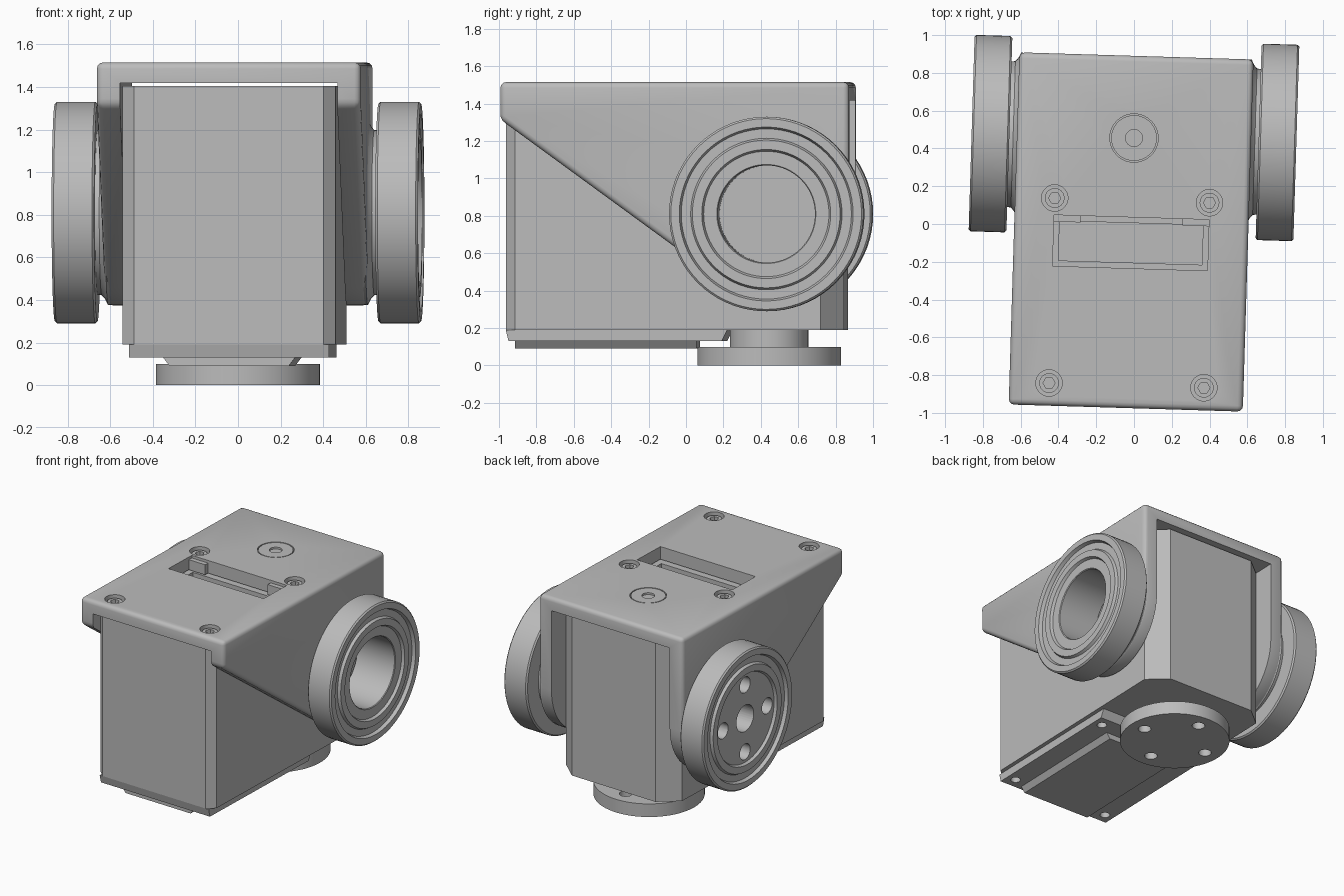
import bpy, bmesh
from math import sin, cos, pi, radians
from mathutils import Matrix

cube = bpy.data.objects.get("Cube")
if cube:
    bpy.data.objects.remove(cube, do_unlink=True)

grey = bpy.data.materials.new("plain_grey")
grey.use_nodes = True
grey.diffuse_color = (0.5, 0.5, 0.5, 1)
grey.node_tree.nodes["Principled BSDF"].inputs["Base Color"].default_value = (0.5, 0.5, 0.5, 1)

# everything is built around the vertical pivot, then turned slightly
PLACE = Matrix.Translation((0, 0.455, 0)) @ Matrix.Rotation(radians(-1.75), 4, 'Z')
AXLE = 0.81      # height of the side axle
parts = []


def add(name, bm):
    bmesh.ops.remove_doubles(bm, verts=bm.verts, dist=1e-5)
    bmesh.ops.recalc_face_normals(bm, faces=bm.faces)
    mesh = bpy.data.meshes.new(name)
    bm.to_mesh(mesh)
    bm.free()
    mesh.materials.append(grey)
    ob = bpy.data.objects.new(name, mesh)
    bpy.context.collection.objects.link(ob)
    ob.matrix_world = PLACE
    return ob


def prism(name, pts, axis, lo, hi):
    """Extrude a 2D outline along an axis."""
    def at(u, v, w):
        return {'x': (w, u, v), 'y': (u, w, v), 'z': (u, v, w)}[axis]
    bm = bmesh.new()
    a = [bm.verts.new(at(u, v, lo)) for u, v in pts]
    b = [bm.verts.new(at(u, v, hi)) for u, v in pts]
    bm.faces.new(a)
    bm.faces.new(b)
    for i in range(len(pts)):
        j = (i + 1) % len(pts)
        bm.faces.new((a[i], a[j], b[j], b[i]))
    return add(name, bm)


def box(name, x, y, z):
    return prism(name, [(x[0], y[0]), (x[1], y[0]), (x[1], y[1]), (x[0], y[1])], 'z', *z)


def disc(name, u, v, r, axis, lo, hi, n=40):
    pts = [(u + r * cos(2 * pi * i / n), v + r * sin(2 * pi * i / n)) for i in range(n)]
    return prism(name, pts, axis, lo, hi)


def axle_lathe(name, profile, side, n=72):
    """Turn a closed (radius, x) outline about the side axle."""
    bm = bmesh.new()
    rings = []
    for i in range(n):
        a = 2 * pi * i / n
        rings.append([bm.verts.new((side * x, r * cos(a), AXLE + r * sin(a))) for r, x in profile])
    m = len(profile)
    for i in range(n):
        p, q = rings[i], rings[(i + 1) % n]
        for k in range(m):
            l = (k + 1) % m
            if profile[k][0] or profile[l][0]:
                bm.faces.new((p[k], p[l], q[l], q[k]))
    return add(name, bm)


def finish(ob, cutters=(), bevel=0):
    """Apply rounding and cuts, remove the cutters, smooth the shading."""
    if bevel:
        m = ob.modifiers.new("round", 'BEVEL')
        m.width, m.segments = bevel, 3
        m.limit_method, m.angle_limit = 'ANGLE', radians(30)
    for c in cutters:
        c.hide_render = True
        m = ob.modifiers.new("cut", 'BOOLEAN')
        m.operation, m.solver, m.object = 'DIFFERENCE', 'EXACT', c
    if ob.modifiers:
        bpy.context.view_layer.update()
        dg = bpy.context.evaluated_depsgraph_get()
        mesh = bpy.data.meshes.new_from_object(ob.evaluated_get(dg))
        ob.modifiers.clear()
        ob.data = mesh
    for c in cutters:
        bpy.data.objects.remove(c, do_unlink=True)
    parts.append(ob)


SCREWS = [(x, y) for x in (-0.41, 0.41) for y in (-0.33, -1.31)]
SLOT_Y = (-0.69, -0.42)

# bracket: side outline with a round lug at the axle, hollowed to an arch
lug = [(0.435 * cos(radians(a)), AXLE + 0.435 * sin(radians(a))) for a in range(0, -127, -6)]
outline = [(-1.43, 1.515), (0.435, 1.515)] + lug + [(-1.43, 1.315)]
bracket = prism("bracket", outline, 'x', -0.62, 0.62)
cuts = [box("cut_arch", (-0.51, 0.51), (-2, 1), (-1, 1.418)),
        box("cut_slot", (-0.41, 0.41), SLOT_Y, (1.3, 1.6)),
        disc("cut_boss", 0, 0, 0.128, 'z', 1.5, 1.6),
        disc("cut_bore", 0, AXLE, 0.26, 'x', 0.4, 0.9, 72),
        disc("cut_axle", 0, AXLE, 0.1, 'x', -0.9, -0.4)]
cuts += [disc("cut_screw", x, y, 0.07, 'z', 1.465, 1.6) for x, y in SCREWS]
finish(bracket, cuts, bevel=0.03)

# roof boss and screws
finish(disc("roof_boss", 0, 0, 0.121, 'z', 1.45, 1.514),
       [disc("cut_boss_hole", 0, 0, 0.045, 'z', 1.47, 1.6)])
for x, y in SCREWS:
    finish(disc("roof_screw", x, y, 0.052, 'z', 1.44, 1.497),
           [disc("cut_socket", x, y, 0.032, 'z', 1.47, 1.6, 6)])

# corner tabs in the roof slot
for s in (-1, 1):
    xs = sorted((s * 0.27, s * 0.42))
    finish(box("slot_tab", xs, (-0.455, -0.41), (1.418, 1.495)))

# inner housing with chamfered corners
half = [(0.445, -1.405), (0.5, -1.355), (0.5, 0.28), (0.36, 0.4)]
plan = half + [(-x, y) for x, y in reversed(half)]
housing = prism("housing", plan, 'z', 0.19, 1.405)
finish(housing, [box("cut_recess", (-0.38, 0.38), (-0.66, -0.45), (1.3, 1.5))])

# stepped underside: foot plate and centre rail
foot = [(-1.405, 0.19), (-1.39, 0.13), (-0.25, 0.13), (-0.22, 0.19)]
finish(prism("foot_plate", foot, 'x', -0.47, 0.47),
       [disc("cut_foot_hole", x, y, 0.035, 'z', 0, 0.18, 20)
        for x, y in ((-0.4, -0.33), (-0.4, -1.31), (0.4, -0.33), (0.4, -1.31))])
rail = [(-0.31, 0.13), (-0.28, 0.09), (0.28, 0.09), (0.31, 0.13)]
finish(prism("centre_rail", rail, 'y', -1.36, -0.39))

# pan output: neck and drilled flange
finish(disc("pan_neck", 0, -0.01, 0.21, 'z', 0.1, 0.2, 48))
finish(disc("pan_flange", 0, -0.01, 0.385, 'z', 0, 0.1, 72),
       [disc("cut_flange_hole", x, y - 0.01, 0.045, 'z', -0.1, 0.2, 24)
        for x, y in ((0.27, 0), (-0.27, 0), (0, 0.27), (0, -0.27))])

# wheels on both sides: flared hub, rim and stepped face
wheel = [(0.43, 0.58), (0.435, 0.61), (0.405, 0.625), (0.388, 0.64), (0.385, 0.66),
         (0.51, 0.66), (0.52, 0.67), (0.52, 0.85), (0.51, 0.86), (0.465, 0.86),
         (0.455, 0.835), (0.405, 0.835), (0.395, 0.855), (0.345, 0.855), (0.335, 0.835)]
finish(axle_lathe("left_wheel", wheel + [(0.265, 0.835), (0.26, 0.83), (0.26, 0.58)], 1))
horn = axle_lathe("right_wheel", wheel + [(0, 0.835), (0, 0.58)], -1)
cuts = [disc("cut_centre", 0, AXLE, 0.1, 'x', -1, -0.5)]
for k in range(4):
    a = k * pi / 2
    cuts.append(disc("cut_pin", 0.255 * cos(a), AXLE + 0.255 * sin(a), 0.06, 'x', -1, -0.72, 24))
finish(horn, cuts)

# smooth shading with sharp edges kept
bpy.ops.object.select_all(action='DESELECT')
for ob in parts:
    ob.select_set(True)
bpy.context.view_layer.objects.active = bracket
bpy.ops.object.shade_smooth_by_angle(angle=radians(30))
